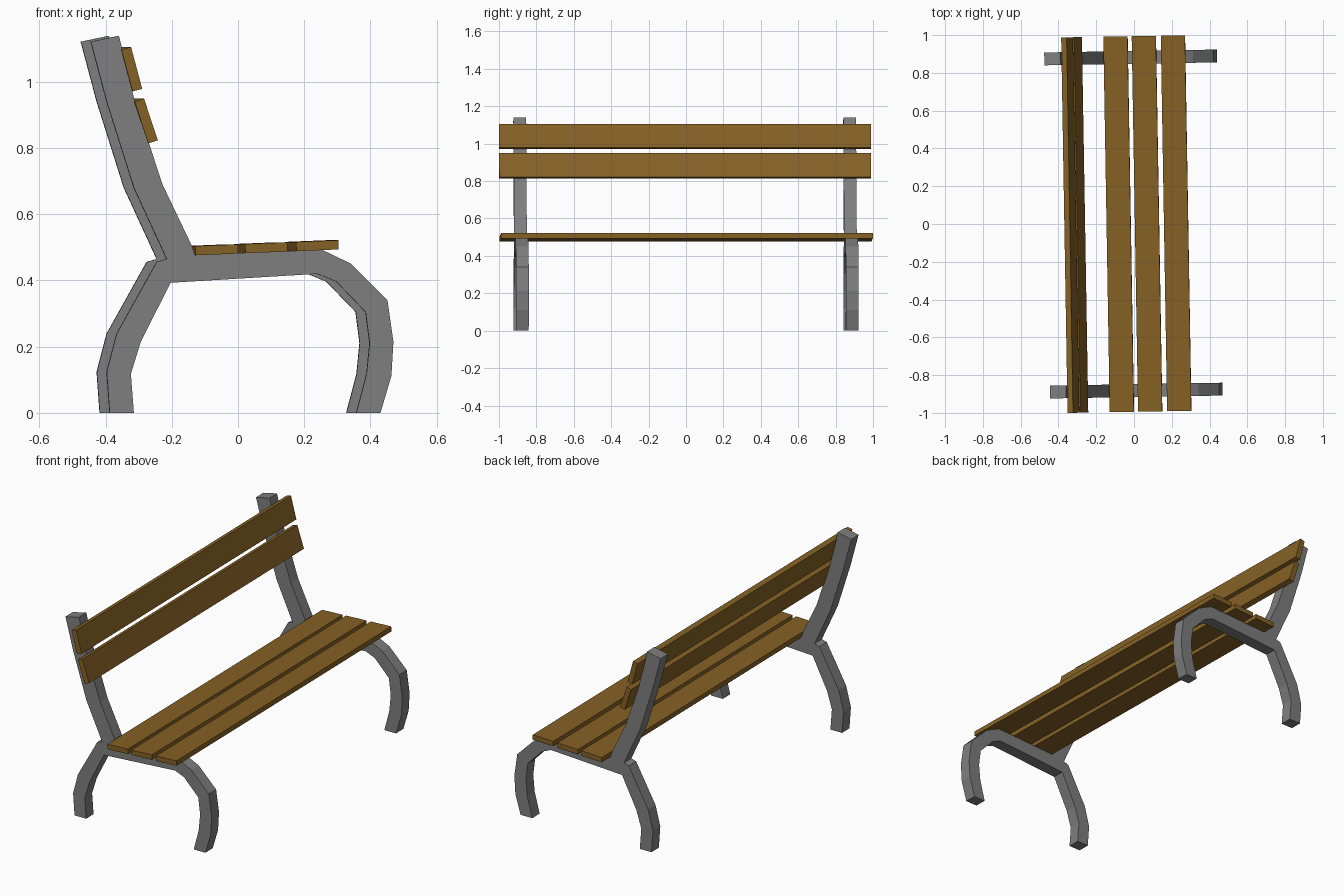
import bpy, bmesh
from math import radians, sin, cos

cube = bpy.data.objects.get("Cube")
if cube:
    bpy.data.objects.remove(cube, do_unlink=True)

TURN = radians(0.97)  # the whole bench stands slightly turned


def make_material(name, color):
    mat = bpy.data.materials.new(name)
    mat.use_nodes = True
    mat.diffuse_color = color
    mat.node_tree.nodes["Principled BSDF"].inputs["Base Color"].default_value = color
    return mat


wood = make_material("brown wood", (0.235, 0.119, 0.0185, 1))
metal = make_material("grey metal", (0.21, 0.21, 0.21, 1))


def extrude_profile(name, profile, y_center, y_half, material):
    """Extrude an x-z outline along y and turn it with the bench."""
    bm = bmesh.new()
    outline = bm.faces.new([bm.verts.new((x, y_center - y_half, z)) for x, z in profile])
    result = bmesh.ops.extrude_face_region(bm, geom=[outline])
    moved = [g for g in result["geom"] if isinstance(g, bmesh.types.BMVert)]
    bmesh.ops.translate(bm, verts=moved, vec=(0, 2 * y_half, 0))
    bmesh.ops.recalc_face_normals(bm, faces=bm.faces[:])
    mesh = bpy.data.meshes.new(name)
    bm.to_mesh(mesh)
    bm.free()
    mesh.materials.append(material)
    obj = bpy.data.objects.new(name, mesh)
    obj.rotation_euler.z = TURN
    bpy.context.collection.objects.link(obj)
    return obj


def slat(name, x, z, width, thickness, degrees):
    """Plank with its width direction raised by the given angle from +x."""
    c, s = cos(radians(degrees)), sin(radians(degrees))
    corners = [(-1, -1), (1, -1), (1, 1), (-1, 1)]
    profile = [(x + (u * width * c - v * thickness * s) / 2,
                z + (u * width * s + v * thickness * c) / 2) for u, v in corners]
    return extrude_profile(name, profile, 0, 0.994, wood)


# Side frame outline: backrest post, seat rail, curved front leg, curved back leg
post_front = [(-.46, 1.121), (-.375, 1.139), (-.33, .952), (-.243, .689), (-.155, .505)]
seat_rail = [(-.146, .477), (.24, .492)]
front_leg_outer = [(.327, .45), (.436, .341), (.454, .215), (.448, .112), (.415, 0)]
front_leg_inner = [(.342, 0), (.373, .118), (.382, .211), (.37, .305), (.282, .396), (.225, .42)]
back_leg_inner = [(-.219, .393), (-.309, .215), (-.339, .118), (-.33, 0)]
back_leg_outer = [(-.403, 0), (-.412, .124), (-.382, .239), (-.261, .456)]
post_back = [(-.231, .465), (-.33, .68), (-.412, .94)]
frame = (post_front + seat_rail + front_leg_outer + front_leg_inner
         + back_leg_inner + back_leg_outer + post_back)

for side, sign in (("left", 1), ("right", -1)):
    extrude_profile("side_frame_" + ("back_end" if sign > 0 else "front_end"),
                    frame, sign * 0.882, 0.034, metal)

# Seat slats follow the gentle slope of the rail
for name, x in (("rear", -.081), ("middle", .069), ("front", .223)):
    slat("seat_slat_" + name, x, 0.4985 + 0.041 * (x - 0.063), 0.128, 0.028, 2.3)

# Backrest slats lean with the posts
slat("backrest_slat_upper", -.3375, 1.038, 0.131, 0.03, 104.9)
slat("backrest_slat_lower", -.294, .8815, 0.133, 0.03, 108.3)
